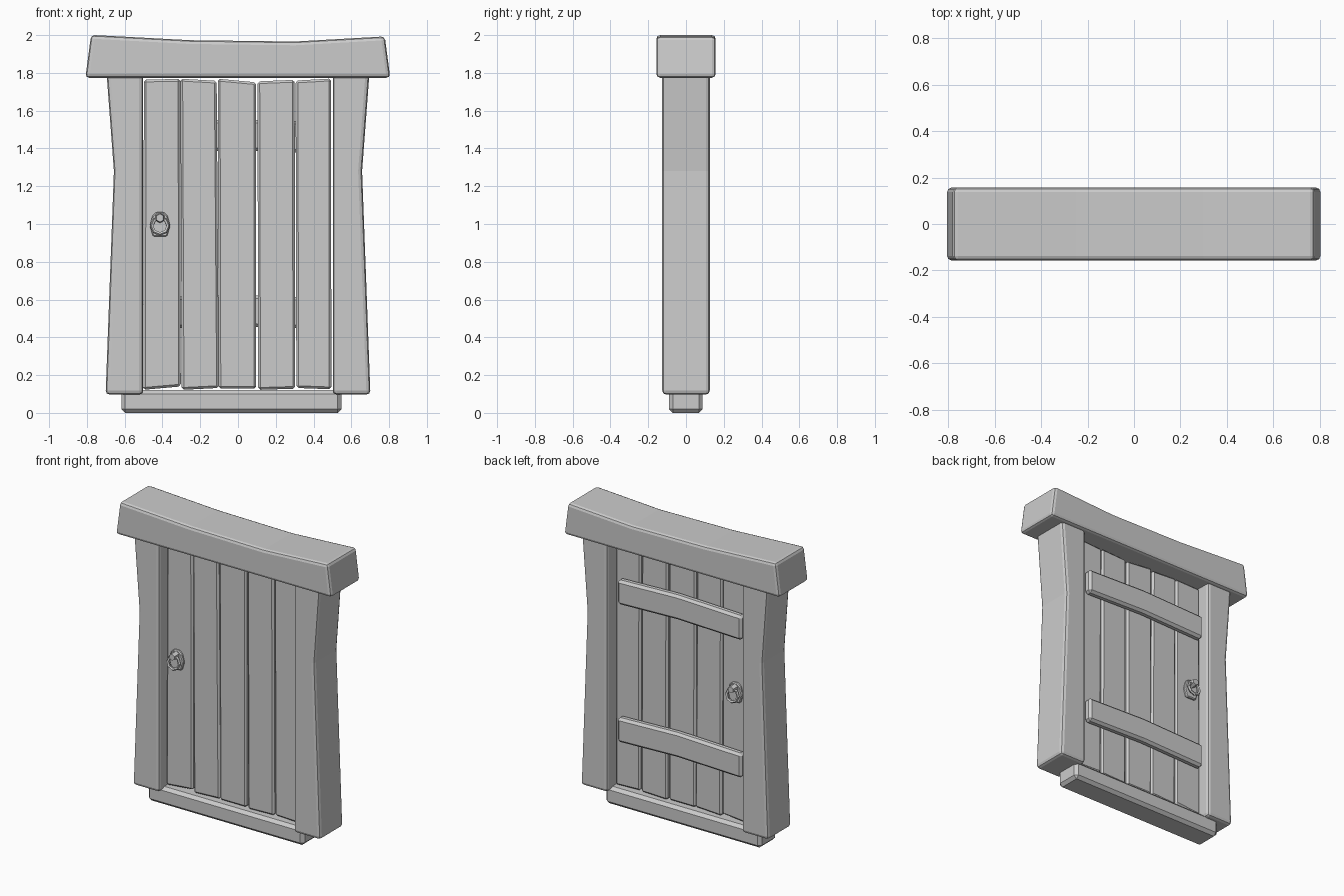
import bpy, bmesh, math
from mathutils import Matrix

if "Cube" in bpy.data.objects:
    bpy.data.objects.remove(bpy.data.objects["Cube"])


def finish(name, bm, bevel=0.0, segments=1):
    """Turn a bmesh into a named object, with chamfered edges."""
    bmesh.ops.recalc_face_normals(bm, faces=bm.faces[:])
    mesh = bpy.data.meshes.new(name)
    bm.to_mesh(mesh)
    bm.free()
    ob = bpy.data.objects.new(name, mesh)
    bpy.context.collection.objects.link(ob)
    if bevel:
        mod = ob.modifiers.new("bevel", 'BEVEL')
        mod.width = bevel
        mod.segments = segments
        mod.limit_method = 'ANGLE'
        mod.angle_limit = math.radians(30)
    return ob


def slab(name, profile, y0, y1, bevel, segments=1):
    """Extrude an x-z outline from y0 to y1."""
    bm = bmesh.new()
    face = bm.faces.new([bm.verts.new((x, y0, z)) for x, z in profile])
    ext = bmesh.ops.extrude_face_region(bm, geom=[face])
    for v in ext["geom"]:
        if isinstance(v, bmesh.types.BMVert):
            v.co.y = y1
    return finish(name, bm, bevel, segments)


# Lintel with a sagging top
slab("lintel", [(-0.808, 1.774), (0.806, 1.774), (0.777, 1.993), (0.3, 1.966),
                (-0.25, 1.973), (-0.778, 2.001)], -0.157, 0.157, 0.02, 2)

# Side posts, pinched above the middle
for side, s in (("left", -1), ("right", 1)):
    slab(side + "_post", [(s * x, z) for x, z in
         ((0.502, 0.097), (0.701, 0.097), (0.657, 1.28), (0.696, 1.80), (0.502, 1.80))],
         -0.126, 0.126, 0.021, 2)

# Sill
slab("sill", [(-0.617, 0), (0.548, 0), (0.548, 0.12), (-0.617, 0.12)],
     -0.09, 0.088, 0.02)

# Uneven door planks: bottom left, bottom right, top right, top left
planks = [
    [(-0.503, 0.122), (-0.303, 0.140), (-0.305, 1.768), (-0.498, 1.764)],
    [(-0.298, 0.122), (-0.101, 0.132), (-0.113, 1.758), (-0.305, 1.769)],
    [(-0.103, 0.128), (0.096, 0.128), (0.096, 1.750), (-0.107, 1.769)],
    [(0.107, 0.122), (0.303, 0.128), (0.300, 1.763), (0.103, 1.755)],
    [(0.309, 0.132), (0.494, 0.125), (0.493, 1.770), (0.305, 1.759)],
]
for i, outline in enumerate(planks):
    slab(f"plank_{i + 1}", outline, -0.052, 0.050, 0.012)

# Slightly arched battens across the back
for name, z in (("upper_batten", 1.375), ("lower_batten", 0.445)):
    slab(name, [(-0.482, z), (0.0, z + 0.014), (0.447, z), (0.447, z + 0.165),
                (0.0, z + 0.18), (-0.482, z + 0.165)], 0.045, 0.102, 0.016)


def boss(name, x, z, y0, y1, r0, r1, sides):
    """Faceted knob along y, radius r0 at y0 and r1 at y1."""
    bm = bmesh.new()
    bmesh.ops.create_cone(bm, cap_ends=True, segments=sides, radius1=r0, radius2=r1,
                          depth=abs(y1 - y0))
    turn = Matrix.Rotation(math.pi / 2 if y1 < y0 else -math.pi / 2, 4, 'X')
    bmesh.ops.transform(bm, matrix=Matrix.Translation((x, (y0 + y1) / 2, z)) @ turn,
                        verts=bm.verts)
    return finish(name, bm)


# Ring pulls on both faces of the door
cx = -0.413
plate = [(-0.037, 0.934), (0.037, 0.934), (0.054, 0.99), (0.040, 1.045),
         (0.018, 1.064), (-0.018, 1.064), (-0.040, 1.045), (-0.054, 0.99)]
for side, face, d in (("front", -0.05, -1), ("back", 0.048, 1)):
    slab(side + "_handle_plate", [(cx + x, z) for x, z in plate],
         face, face + d * 0.022, 0.006)
    boss(side + "_handle_boss", cx, 1.032, face, face + d * 0.065, 0.03, 0.022, 6)
    bpy.ops.mesh.primitive_torus_add(
        major_segments=8, minor_segments=5, major_radius=0.043, minor_radius=0.01,
        location=(cx, face + d * 0.047, 0.99),
        rotation=(math.pi / 2 + d * 0.15, 0, 0))
    bpy.context.object.name = side + "_handle_ring"
